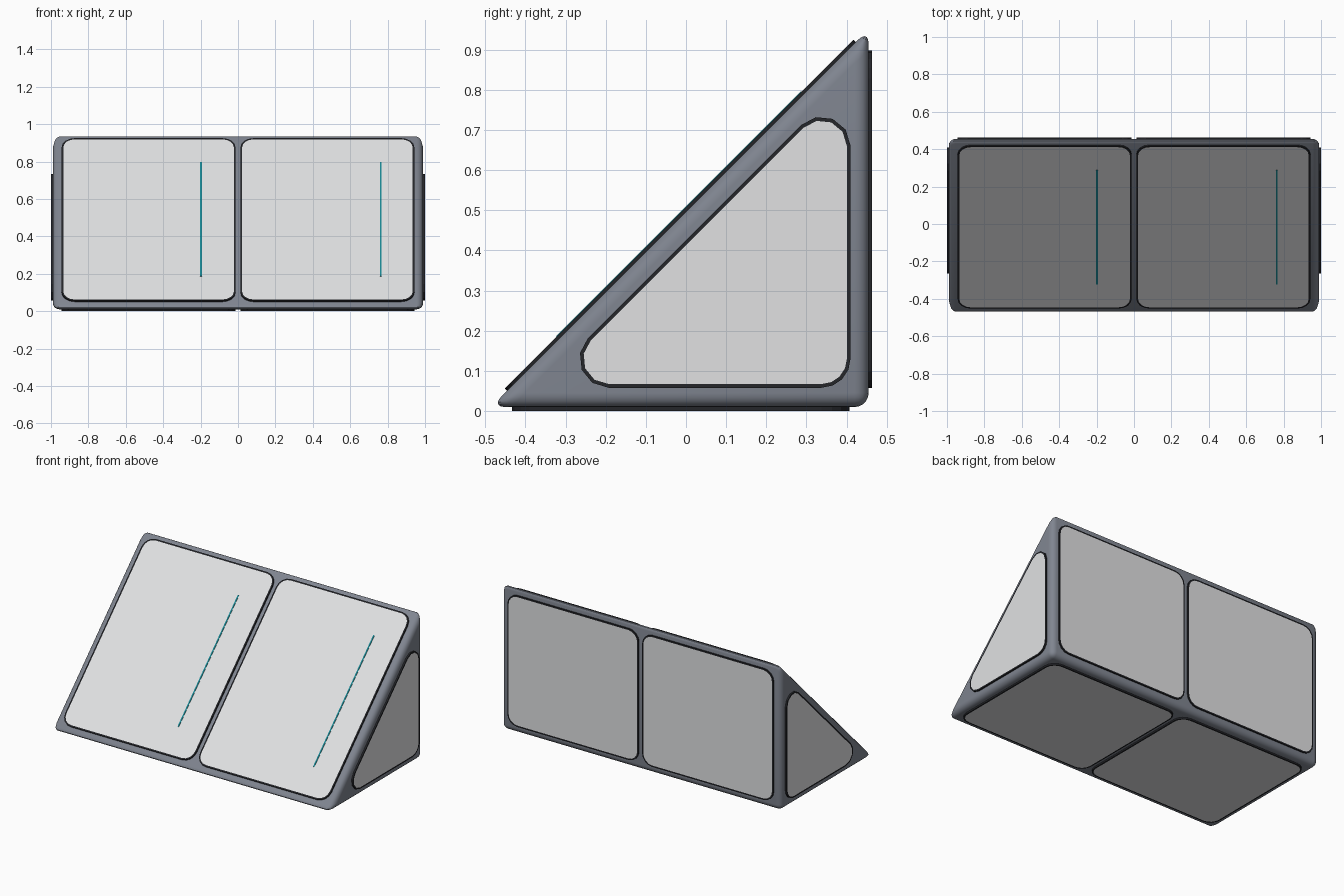
import bpy, bmesh, math
from mathutils import Vector

if "Cube" in bpy.data.objects:
    bpy.data.objects.remove(bpy.data.objects["Cube"])


def material(name, rgb):
    m = bpy.data.materials.new(name)
    m.diffuse_color = (*rgb, 1)
    m.use_nodes = True
    m.node_tree.nodes["Principled BSDF"].inputs["Base Color"].default_value = m.diffuse_color
    return m


FRAME = material("slate grey", (0.215, 0.235, 0.28))
LIGHT = material("pale grey", (0.75, 0.755, 0.765))
DARK = material("near black", (0.018, 0.019, 0.023))
TEAL = material("teal", (0.01, 0.25, 0.30))


def make_object(name, bm, mats):
    bmesh.ops.recalc_face_normals(bm, faces=bm.faces)
    me = bpy.data.meshes.new(name)
    bm.to_mesh(me)
    bm.free()
    ob = bpy.data.objects.new(name, me)
    bpy.context.collection.objects.link(ob)
    for m in mats:
        me.materials.append(m)
    return ob


def rounded(corners, r, seg=4):
    """Counter-clockwise polygon with filleted corners."""
    pts = [Vector(c) for c in corners]
    out = []
    for i, p in enumerate(pts):
        a = (pts[i - 1] - p).normalized()
        b = (pts[(i + 1) % len(pts)] - p).normalized()
        half = a.angle(b) / 2
        centre = p + (a + b).normalized() * (r / math.sin(half))
        start = p + a * (r / math.tan(half)) - centre
        sweep = math.pi - 2 * half
        for k in range(seg + 1):
            t = sweep * k / seg
            c, s = math.cos(t), math.sin(t)
            out.append(centre + Vector((start.x * c - start.y * s,
                                        start.x * s + start.y * c)))
    return out


def panel(name, corners, origin, u, v, r=0.07, depth=0.022):
    """Dark plate with a pale inset face; its outer face lies on the plane origin, u, v."""
    origin, u, v = Vector(origin), Vector(u), Vector(v)
    n = u.cross(v)
    bm = bmesh.new()
    pts = [origin + u * p.x + v * p.y for p in rounded(corners, r)]
    top = [bm.verts.new(p) for p in pts]
    low = [bm.verts.new(p - n * depth) for p in pts]
    face = bm.faces.new(top)
    bm.faces.new(low[::-1])
    for i in range(len(pts)):
        j = (i + 1) % len(pts)
        bm.faces.new((top[i], low[i], low[j], top[j]))
    for f in bm.faces:
        f.material_index = 0
    bm.normal_update()
    bmesh.ops.inset_region(bm, faces=[face], thickness=0.009, use_even_offset=True)
    face.material_index = 1
    return make_object(name, bm, [DARK, LIGHT])


def rect(x0, x1, y0, y1):
    return [(x0, y0), (x1, y0), (x1, y1), (x0, y1)]


# Wedge body with rounded edges
C = 0.496                                  # slope: z = y + C
tri = [(-C + 0.01, 0.01), (0.455, 0.01), (0.455, 0.455 + C)]
bm = bmesh.new()
ends = [[bm.verts.new((x, y, z)) for y, z in tri] for x in (-0.99, 0.99)]
bm.faces.new(ends[0])
bm.faces.new(ends[1][::-1])
for i in range(3):
    j = (i + 1) % 3
    bm.faces.new((ends[0][i], ends[0][j], ends[1][j], ends[1][i]))
body = make_object("wedge_body", bm, [FRAME])
bev = body.modifiers.new("round_edges", 'BEVEL')
bev.width = 0.035
bev.segments = 5
bev.limit_method = 'ANGLE'
bpy.context.view_layer.objects.active = body
body.select_set(True)
bpy.ops.object.modifier_apply(modifier=bev.name)
bpy.ops.object.shade_smooth_by_angle(angle=math.radians(35))
body.select_set(False)

# Paired panels on slope, back and bottom
S = math.sqrt(0.5)
R2 = math.sqrt(2)
for side, x0, x1 in (("left", -0.943, -0.013), ("right", 0.013, 0.943)):
    panel(side + "_slope_panel", rect(x0, x1, -0.452 * R2, 0.417 * R2),
          (0, 0, 0.508), (1, 0, 0), (0, S, S))
    panel(side + "_back_panel", rect(-x1, -x0, 0.057, 0.898),
          (0, 0.463, 0), (-1, 0, 0), (0, 0, 1))
    panel(side + "_bottom_panel", rect(x0, x1, -0.407, 0.433),
          (0, 0, 0), (1, 0, 0), (0, -1, 0))

# Triangular end panels
end = [(-0.368, 0.058), (0.410, 0.058), (0.410, 0.836)]
panel("right_end_panel", end, (1, 0, 0), (0, 1, 0), (0, 0, 1), r=0.0725)
panel("left_end_panel", [(-y, z) for y, z in end[::-1]],
      (-1, 0, 0), (0, -1, 0), (0, 0, 1), r=0.0725)

# Thin teal lines on the slope panels
for side, x in (("left", -0.198), ("right", 0.763)):
    bm = bmesh.new()
    bmesh.ops.create_cube(bm, size=1)
    bmesh.ops.scale(bm, vec=(0.009, 0.61 * R2, 0.004), verts=bm.verts)
    line = make_object(side + "_accent_line", bm, [TEAL])
    line.rotation_euler.x = math.radians(45)
    line.location = (x, -0.0175, 0.4905)
